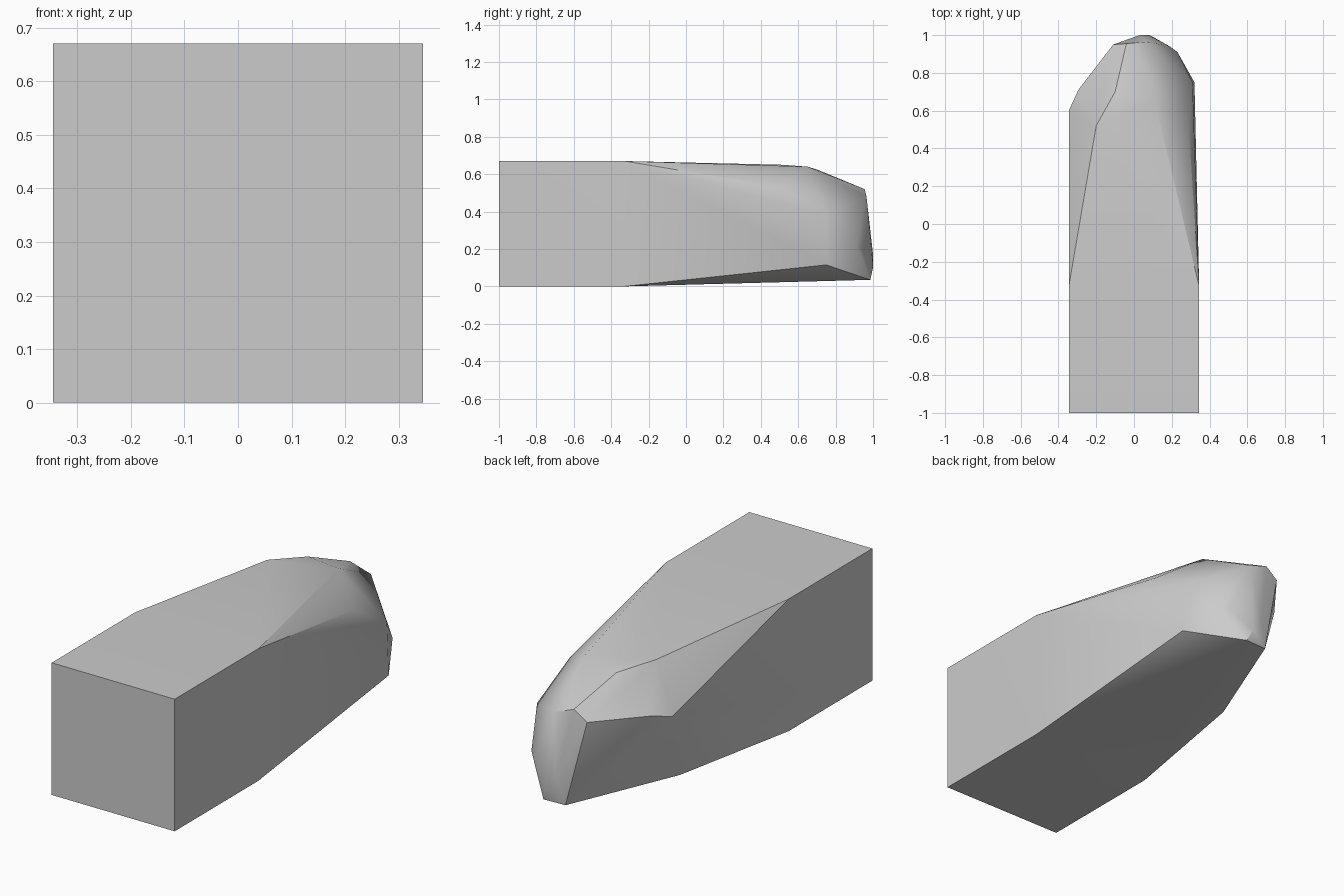
import bpy, bmesh, math

cube = bpy.data.objects.get("Cube")
if cube:
    bpy.data.objects.remove(cube, do_unlink=True)

HALF, HEIGHT = 0.345, 0.67

# One plain grey for the whole block
grey = bpy.data.materials.new("plain_grey")
grey.use_nodes = True
colour = (0.6, 0.6, 0.6, 1)
grey.diffuse_color = colour
grey.node_tree.nodes["Principled BSDF"].inputs["Base Color"].default_value = colour

# Square box part: same rectangle at the front and where the taper starts
points = [(x, y, z) for x in (-HALF, HALF) for y in (-1, -0.33) for z in (0, HEIGHT)]

# Chiselled tip: upper shoulders, sides, underside and blunt end
upper = [(-0.2, 0.52, 0.65), (-0.1, 0.7, 0.625), (0.11, 0.65, 0.64),
         (0.29, 0.51, 0.53)]
sides = [(0.31, 0.75, 0.38), (0.32, 0.75, 0.115), (0.23, 0.91, 0.22),
         (-0.345, 0.6, 0.43), (-0.295, 0.71, 0.46)]
underside = [(-0.24, 0.39, 0.025), (-0.06, 0.83, 0.035)]
blunt_end = [(-0.04, 0.955, 0.52), (-0.11, 0.95, 0.47), (0.07, 0.965, 0.48),
             (0.19, 0.94, 0.2), (0.08, 1, 0.1), (0.03, 1, 0.17),
             (0.11, 0.985, 0.035), (-0.01, 0.98, 0.035)]
points += upper + sides + underside + blunt_end

# Wrap the points in a convex skin
bm = bmesh.new()
for p in points:
    bm.verts.new(p)
hull = bmesh.ops.convex_hull(bm, input=bm.verts[:])
loose = [v for v in bm.verts if not v.link_faces]
bmesh.ops.delete(bm, geom=loose, context="VERTS")
bmesh.ops.dissolve_limit(bm, angle_limit=math.radians(0.5),
                         verts=bm.verts[:], edges=bm.edges[:])
bmesh.ops.recalc_face_normals(bm, faces=bm.faces[:])

mesh = bpy.data.meshes.new("tapered_block")
bm.to_mesh(mesh)
bm.free()
mesh.materials.append(grey)
block = bpy.data.objects.new("tapered_block", mesh)
bpy.context.collection.objects.link(block)

# Soft shading on the tip, crisp edges on the box
bpy.ops.object.select_all(action="DESELECT")
block.select_set(True)
bpy.context.view_layer.objects.active = block
bpy.ops.object.shade_smooth_by_angle(angle=math.radians(30))
